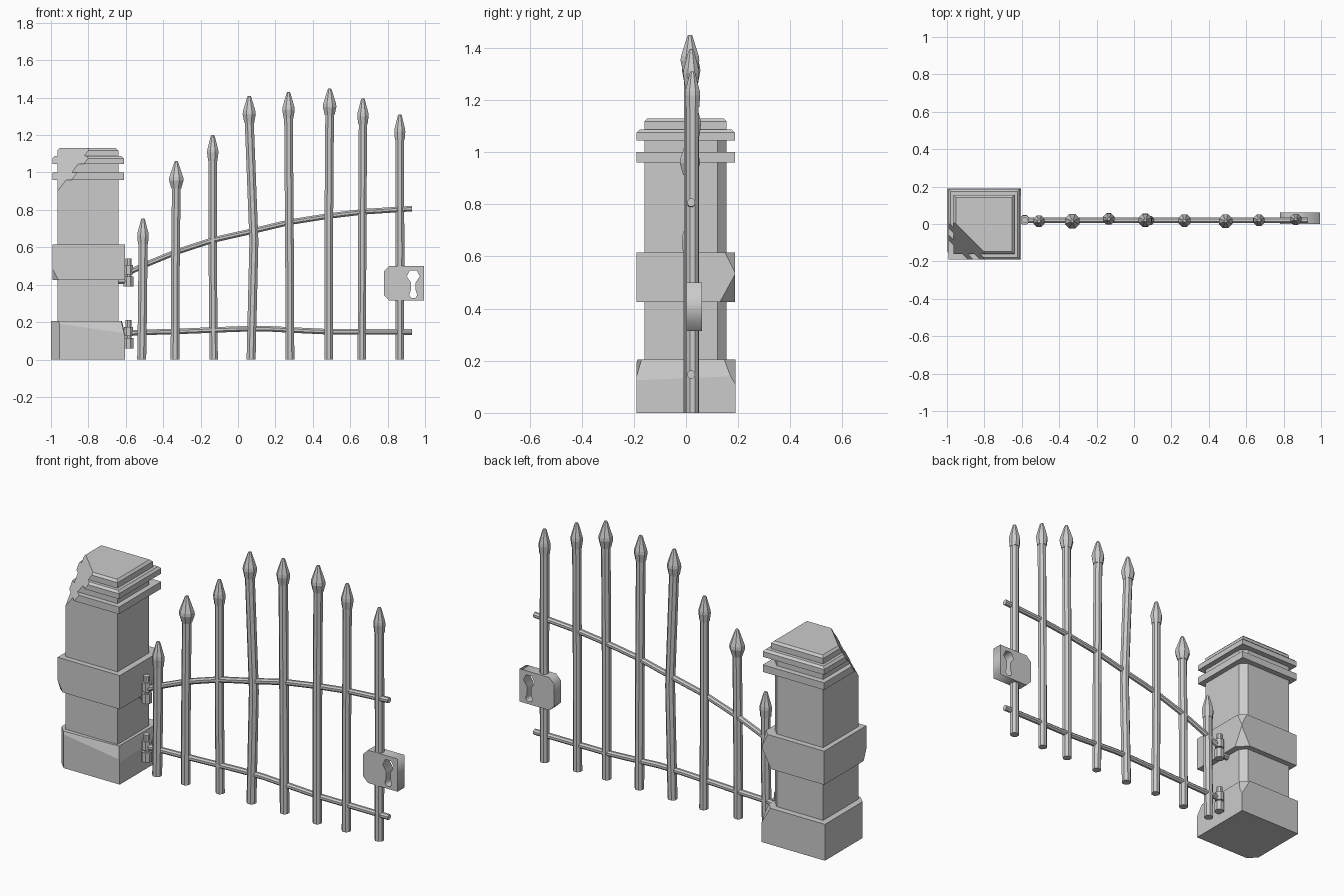
import bpy, bmesh, math
from mathutils import Vector

if "Cube" in bpy.data.objects:
    bpy.data.objects.remove(bpy.data.objects["Cube"])

grey = bpy.data.materials.new("plain grey")
grey.use_nodes = True
grey.diffuse_color = (0.6, 0.6, 0.6, 1)
grey.node_tree.nodes["Principled BSDF"].inputs["Base Color"].default_value = (0.6, 0.6, 0.6, 1)


def finish(name, bm):
    bmesh.ops.recalc_face_normals(bm, faces=bm.faces)
    mesh = bpy.data.meshes.new(name)
    bm.to_mesh(mesh)
    bm.free()
    mesh.materials.append(grey)
    obj = bpy.data.objects.new(name, mesh)
    bpy.context.collection.objects.link(obj)
    return obj


def cut(bm, a, b, c, inside):
    """Slice off the side of plane abc that lies away from the inside point."""
    a, b, c = Vector(a), Vector(b), Vector(c)
    n = (b - a).cross(c - a).normalized()
    if n.dot(Vector(inside) - a) > 0:
        n = -n
    geom = bm.verts[:] + bm.edges[:] + bm.faces[:]
    res = bmesh.ops.bisect_plane(bm, geom=geom, plane_co=a, plane_no=n, clear_outer=True)
    edges = [e for e in res["geom_cut"] if isinstance(e, bmesh.types.BMEdge)]
    if edges:
        bmesh.ops.contextual_create(bm, geom=edges)


def stone(name, x0, x1, y0, y1, z0, z1, cuts=(), rim=0):
    bm = bmesh.new()
    bmesh.ops.create_cube(bm, size=1)
    lo, hi = Vector((x0, y0, z0)), Vector((x1, y1, z1))
    mid = (lo + hi) / 2
    for v in bm.verts:
        v.co = mid + Vector([v.co[i] * (hi - lo)[i] for i in range(3)])
    if rim:
        top = [e for e in bm.edges if all(v.co.z > z1 - 1e-5 for v in e.verts)]
        bmesh.ops.bevel(bm, geom=top, offset=rim, segments=1, affect='EDGES')
    for a, b, c in cuts:
        cut(bm, a, b, c, mid)
    return finish(name, bm)


def tube(name, points, radii, sides=8):
    """Loft of polygon rings along a path."""
    bm = bmesh.new()
    pts = [Vector(p) for p in points]
    rings = []
    for i, p in enumerate(pts):
        d = pts[min(i + 1, len(pts) - 1)] - pts[max(i - 1, 0)]
        upright = abs(d.z) > abs(d.x)
        u = Vector((1, 0, 0)) if upright else Vector((0, 1, 0))
        w = d.cross(u).normalized()
        angles = [2 * math.pi * (k + 0.5) / sides for k in range(sides)]
        rings.append([bm.verts.new(p + radii[i] * (u * math.cos(t) + w * math.sin(t))) for t in angles])
    for r, s in zip(rings, rings[1:]):
        for k in range(sides):
            j = (k + 1) % sides
            bm.faces.new((r[k], r[j], s[j], s[k]))
    bm.faces.new(rings[0])
    bm.faces.new(rings[-1])
    return finish(name, bm)


# Stone pillar: plinth, shaft, band and stepped cap, broken at one upper corner
broken = ((-0.79, -0.16, 1.13), (-0.96, 0.01, 1.13), (-0.965, -0.16, 0.90))
L, R, F, B = -1.0, -0.605, -0.19, 0.19
stone("pillar_base", L, R, F, B, 0, 0.205, [
    ((L, -0.145, 0), (-0.955, F, 0), (-0.955, F, 0.2)),
    ((-0.955, F, 0.19), (R, F, 0.14), (R, -0.17, 0.205)),
    ((R, F, 0.125), (R, 0.16, 0.14), (-0.622, 0, 0.205)),
    ((R, 0.13, 0.205), (-0.66, B, 0.205), (R, B, 0.11))])
stone("pillar_shaft", -0.965, -0.64, -0.16, 0.155, 0.2, 1.09, [
    broken, ((-0.64, 0.12, 0.2), (-0.675, 0.155, 0.2), (-0.64, 0.12, 1))])
stone("pillar_band", -0.993, R, F, 0.187, 0.425, 0.615, [
    ((R, 0.15, 0.615), (-0.645, B, 0.615), (R, B, 0.535)),
    ((R, 0.13, 0.425), (-0.665, B, 0.425), (R, B, 0.535)),
    ((L, -0.16, 0.425), (-0.96, F, 0.425), (L, F, 0.5))])
for name, z0, z1, rim in (("lower_slab", 0.96, 1.0, 0), ("upper_slab", 1.045, 1.087, 0.012)):
    stone(name, -0.993, -0.61, F, 0.187, z0, z1, [broken], rim)
stone("pillar_cap", -0.965, -0.64, -0.16, 0.155, 1.08, 1.13, [broken], 0.012)

# Spear bars: bottom x, middle x, top x, y, height, bar radius, head radius
bars = [
    (-0.515, -0.51, -0.508, 0.015, 0.755, 0.026, 0.033),
    (-0.337, -0.335, -0.33, 0.015, 1.06, 0.025, 0.042),
    (-0.13, -0.135, -0.135, 0.027, 1.20, 0.024, 0.033),
    (0.07, 0.085, 0.06, 0.02, 1.41, 0.026, 0.038),
    (0.278, 0.275, 0.27, 0.018, 1.43, 0.025, 0.036),
    (0.485, 0.485, 0.49, 0.015, 1.45, 0.025, 0.039),
    (0.662, 0.664, 0.668, 0.02, 1.395, 0.024, 0.033),
    (0.865, 0.866, 0.865, 0.025, 1.31, 0.025, 0.032)]
for i, (xb, xm, xt, y, h, r, hr) in enumerate(bars, 1):
    head = h - 0.105 - hr
    tube(f"gate_bar_{i}", [(xb, y, 0), (xm, y, head * 0.5), (xt, y, head + 0.01)], [r] * 3)
    steps = [(head, r + 0.003), (head + 0.045, hr), (head + 0.062, hr - 0.002), (h - 0.008, 0.012), (h, 0.008)]
    tube(f"spear_head_{i}", [(xt, y, z) for z, _ in steps], [q for _, q in steps])

# Curved cross rails
upper = [(-0.585, 0.465), (-0.5, 0.505), (-0.33, 0.575), (-0.13, 0.64), (0.07, 0.685),
         (0.28, 0.735), (0.49, 0.768), (0.67, 0.79), (0.93, 0.807)]
lower = [(-0.585, 0.143), (-0.33, 0.15), (0, 0.163), (0.15, 0.165), (0.28, 0.158), (0.49, 0.148), (0.93, 0.147)]
for name, path in (("upper_rail", upper), ("lower_rail", lower)):
    tube(name, [(x, 0.02, z) for x, z in path], [0.016] * len(path))

# Hinges fixed to the pillar
for name, z in (("lower", 0.06), ("upper", 0.39)):
    for part, a, b, r in (("cup", 0, 0.055, 0.028), ("pin", 0.05, 0.15, 0.017), ("knuckle", 0.065, 0.115, 0.026)):
        tube(f"{name}_hinge_{part}", [(-0.585, 0.022, z + a), (-0.585, 0.022, z + b)], [r, r])
    tube(f"{name}_hinge_stud", [(-0.66, 0.022, z + 0.03), (-0.585, 0.022, z + 0.03)], [0.018] * 2)

# Lock case with a keyhole through it
case = [(0.81, 0.315), (0.995, 0.315), (0.995, 0.5), (0.81, 0.5), (0.78, 0.47), (0.78, 0.345)]
half = [(0.018, 0.477), (0.035, 0.445), (0.013, 0.412), (0.013, 0.37), (0.022, 0.345), (0.012, 0.33)]
hole = [(0.937 + x, z) for x, z in half] + [(0.937 - x, z) for x, z in reversed(half)]
curve = bpy.data.curves.new("lock_case", 'CURVE')
curve.dimensions = '2D'
curve.fill_mode = 'BOTH'
curve.extrude = 0.03
for outline in (case, hole):
    spline = curve.splines.new('POLY')
    spline.points.add(len(outline) - 1)
    for p, (x, z) in zip(spline.points, outline):
        p.co = (x, z, 0, 1)
    spline.use_cyclic_u = True
curve.materials.append(grey)
lock = bpy.data.objects.new("lock_case", curve)
lock.rotation_euler.x = math.pi / 2
lock.location.y = 0.031
bpy.context.collection.objects.link(lock)
bpy.ops.object.select_all(action='DESELECT')
lock.select_set(True)
bpy.context.view_layer.objects.active = lock
bpy.ops.object.convert(target='MESH')
